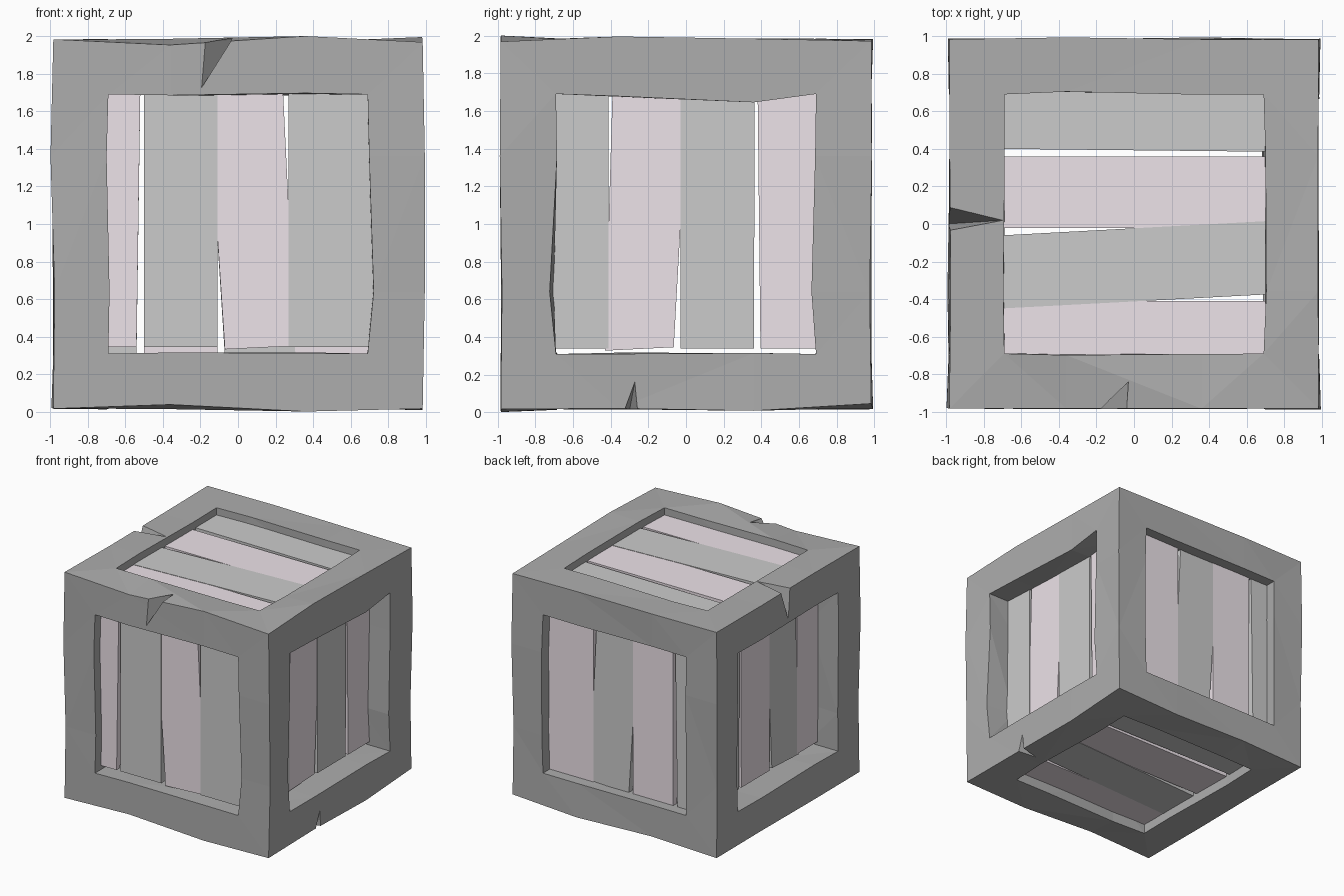
import bpy, bmesh, random
from mathutils import Vector

if "Cube" in bpy.data.objects:
    bpy.data.objects.remove(bpy.data.objects["Cube"])

random.seed(4)
OUT, INN, MID = 0.983, 0.69, 0.36


def material(name, rgb):
    m = bpy.data.materials.new(name)
    m.diffuse_color = (*rgb, 1)
    m.use_nodes = True
    m.node_tree.nodes["Principled BSDF"].inputs["Base Color"].default_value = m.diffuse_color
    return m


FRAME = material("frame_grey", (0.42, 0.42, 0.42))
GREY = material("plank_grey", (0.58, 0.58, 0.58))
PINK = material("plank_pink", (0.85, 0.77, 0.82))


def finish(name, bm, mat=None):
    bmesh.ops.recalc_face_normals(bm, faces=bm.faces)
    me = bpy.data.meshes.new(name)
    bm.to_mesh(me)
    bm.free()
    ob = bpy.data.objects.new(name, me)
    ob.location.z = 1
    bpy.context.collection.objects.link(ob)
    if mat:
        me.materials.append(mat)
    return ob


# Frame: twelve mitred beams, each bent at two inner stations
BENDS = {  # (axis, side1, side2, station): shift of the outer edge along side axes
    (0, -1, -1, -1): (0.0, 0.022), (0, -1, -1, 1): (0.0, -0.015),
    (0, 1, -1, -1): (0.0, 0.022), (0, 1, -1, 1): (0.01, 0.0),
    (0, -1, 1, -1): (0.0, -0.03), (0, -1, 1, 1): (0.0, 0.017),
    (2, -1, -1, 1): (-0.015, 0.005), (0, 1, 1, -1): (0.01, 0.0),
    (1, 1, -1, 1): (0.0, -0.008),
}
INNER = {  # shifts of the opening edges at the same stations
    (1, 1, 1, 1): (0.0, -0.045), (1, 1, 1, -1): (0.0, -0.015),
    (2, 1, -1, -1): (0.02, -0.02), (2, 1, 1, -1): (0.0, -0.015),
}
CORNERS = {(1, 1, -1): 0.03, (1, -1, 1): -0.015, (1, 1, 1): -0.012}

bm = bmesh.new()
for axis in range(3):
    a1, a2 = [a for a in range(3) if a != axis]
    for s1 in (-1, 1):
        for s2 in (-1, 1):
            rings = []
            for st in (-2, -1, 1, 2):
                ring = []
                for p, q in ((OUT, OUT), (OUT, INN), (INN, INN), (INN, OUT)):
                    co = Vector((0, 0, 0))
                    co[a1], co[a2] = s1 * p, s2 * q
                    outer = p == q == OUT
                    key = (axis, s1, s2, st)
                    if abs(st) == 2:
                        co[axis] = (OUT if outer else INN) * st / 2
                        if outer:
                            sign = tuple(1 if c > 0 else -1 for c in co)
                            co.z += CORNERS.get(sign, 0)
                    else:
                        co[axis] = MID * st
                        j = [random.uniform(-0.008, 0.012) for _ in range(2)]
                        flat = 1 if outer else 0.3
                        co[a1] += s1 * j[0] * (flat if p == OUT else 1.2)
                        co[a2] += s2 * j[1] * (flat if q == OUT else 1.2)
                        if outer and key in BENDS:
                            d = BENDS[key]
                            co[a1], co[a2] = s1 * OUT + d[0], s2 * OUT + d[1]
                        elif key in INNER:
                            d = INNER[key]
                            co[a1] += d[0] if p == INN else 0
                            co[a2] += d[1] if q == INN else 0
                    ring.append(bm.verts.new(co))
                rings.append(ring)
            for r, n in zip(rings, rings[1:]):
                for i in range(4):
                    k = (i + 1) % 4
                    bm.faces.new((r[i], r[k], n[k], n[i]))
bmesh.ops.remove_doubles(bm, verts=bm.verts, dist=0.0005)
bmesh.ops.triangulate(bm, faces=bm.faces)
frame = finish("crate_frame", bm, FRAME)

# Chipped notches: two edge points, then the valley end on each face
NOTCHES = [
    ((-0.19, -1, 0.97), (-0.04, -1, 0.97), (-0.21, -1, 0.70), (-0.03, -0.83, 0.98), (0, -1, 1)),
    ((-1, 0.10, 1), (-1, -0.04, 1), (-1, 0.0, 0.71), (-0.69, 0.02, 0.99), (-1, 0, 1)),
    ((1, -0.335, -1), (1, -0.25, -1), (0.99, -0.27, -0.83), (0.80, -0.3, -0.99), (1, 0, -1)),
]
for *pts, out in NOTCHES:
    cb = bmesh.new()
    for p in pts:
        cb.verts.new(p)
        cb.verts.new(Vector(p) + Vector(out) * 0.1)
    hull = bmesh.ops.convex_hull(cb, input=cb.verts)
    junk = {e for e in hull["geom_interior"] if isinstance(e, bmesh.types.BMVert)}
    bmesh.ops.delete(cb, geom=list(junk), context='VERTS')
    cutter = finish("notch_cutter", cb)
    cutter.hide_render = True
    mod = frame.modifiers.new("notch", 'BOOLEAN')
    mod.operation, mod.solver, mod.object = 'DIFFERENCE', 'EXACT', cutter
    bpy.context.view_layer.objects.active = frame
    bpy.ops.object.modifier_apply(modifier=mod.name)
    bpy.data.objects.remove(cutter)


# Planks: (left, right at the low end, left, right at the high end, tilted)
FRONT = [(-.72, -.54, -.72, -.52, 0), (-.50, -.11, -.50, -.11, 0),
         (-.07, .305, -.16, .24, 1), (.27, .72, .27, .72, 0)]
RIGHT = [(-.73, -.41, -.73, -.41, 0), (-.43, -.065, -.39, .01, 1),
         (-.03, .36, -.03, .365, 0), (.395, .72, .38, .72, 0)]
TOP = [(-.72, -.41, -.72, -.41, 0), (-.45, -.06, -.375, .015, 1),
       (-.02, .36, -.02, .36, 0), (.40, .72, .385, .72, 0)]
MAPS = {  # side: (mapping, planks, depth, low end, swap colours)
    "front": (lambda u, v, d: (u, -d, v), FRONT, 0.90, -0.655, 0),
    "back": (lambda u, v, d: (u, d, v), FRONT, 0.89, -0.69, 1),
    "right": (lambda u, v, d: (d, u, v), RIGHT, 0.785, -0.66, 1),
    "left": (lambda u, v, d: (-d, u, v), RIGHT, 0.785, -0.66, 0),
    "top": (lambda u, v, d: (v, u, d), TOP, 0.92, -0.70, 0),
    "bottom": (lambda u, v, d: (v, u, -d), TOP, 0.90, -0.70, 0),
}
for side, (to_xyz, planks, depth, low, swap) in MAPS.items():
    for i, (l0, r0, l1, r1, tilted) in enumerate(planks):
        lift = tilted * (0.003 if side in ("top", "bottom") else -0.003)
        tip = 0.012 if tilted else 0
        outline = ((l0, low - tip), (r0, low + tip / 2), (r1, 0.70), (l1, 0.70))
        pb = bmesh.new()
        a, b = [[pb.verts.new(to_xyz(u, v, d + lift)) for u, v in outline]
                for d in (depth, depth - 0.05)]
        pb.faces.new(a)
        pb.faces.new(b[::-1])
        for k in range(4):
            n = (k + 1) % 4
            pb.faces.new((a[k], b[k], b[n], a[n]))
        finish(f"{side}_plank_{i + 1}", pb, GREY if (i + swap) % 2 else PINK)
